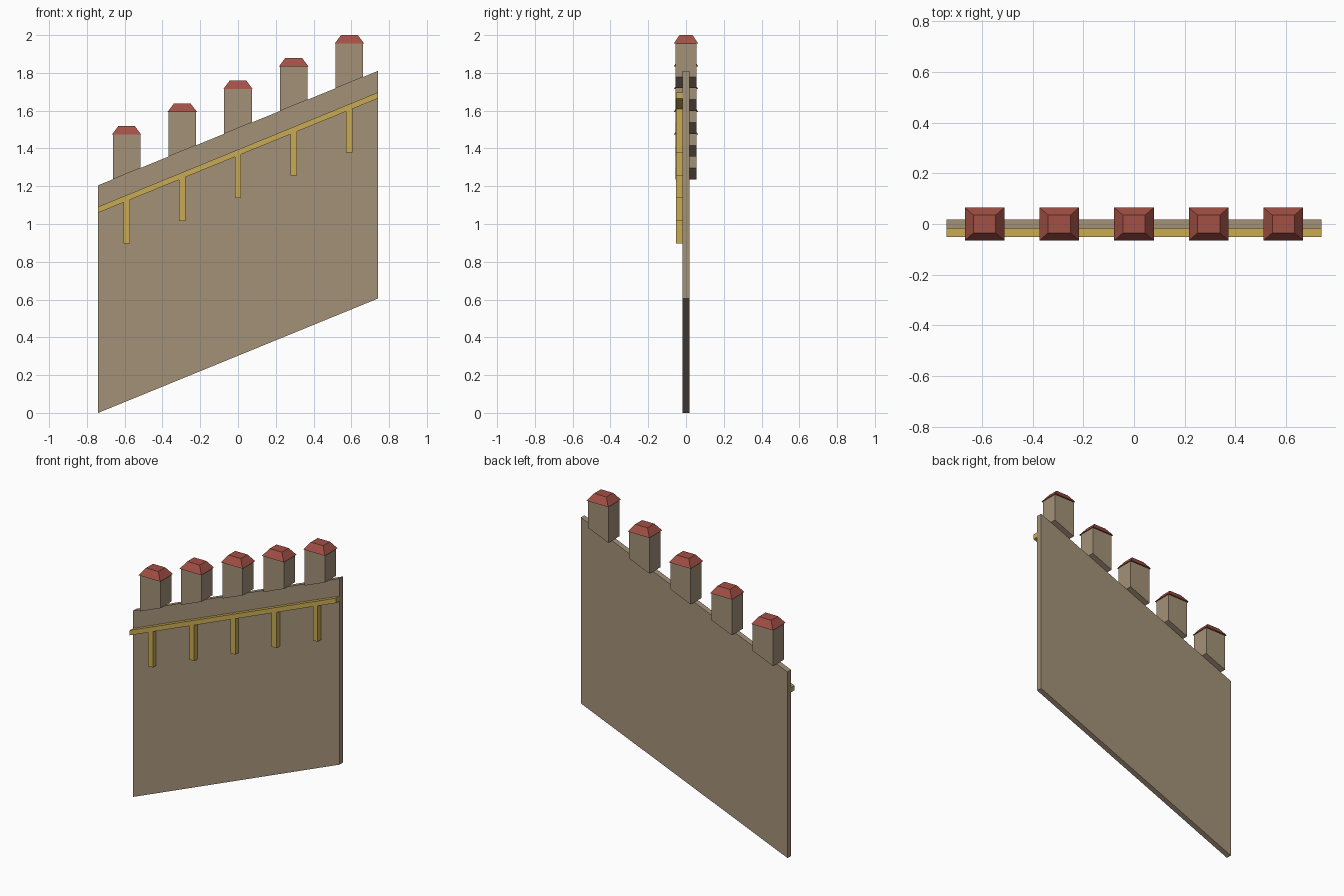
import bpy
import bmesh

if "Cube" in bpy.data.objects:
    bpy.data.objects.remove(bpy.data.objects["Cube"])

SLOPE = 0.605 / 1.48          # rise of the wall along x
SPACING = 0.295               # distance between merlons


def material(name, rgb):
    m = bpy.data.materials.new(name)
    m.diffuse_color = (*rgb, 1)
    m.use_nodes = True
    m.node_tree.nodes["Principled BSDF"].inputs["Base Color"].default_value = m.diffuse_color
    return m


STONE = material("stone", (0.37, 0.285, 0.19))
TILE = material("red_tile", (0.36, 0.08, 0.06))
WOOD = material("yellow_wood", (0.59, 0.41, 0.09))


def extrude_profile(name, points, y0, y1, mat):
    """Extrude an x-z outline from y0 to y1."""
    bm = bmesh.new()
    face = bm.faces.new([bm.verts.new((x, y0, z)) for x, z in points])
    res = bmesh.ops.extrude_face_region(bm, geom=[face])
    verts = [v for v in res["geom"] if isinstance(v, bmesh.types.BMVert)]
    bmesh.ops.translate(bm, verts=verts, vec=(0, y1 - y0, 0))
    return finish(name, bm, mat)


def finish(name, bm, mat):
    bmesh.ops.recalc_face_normals(bm, faces=bm.faces)
    mesh = bpy.data.meshes.new(name)
    bm.to_mesh(mesh)
    bm.free()
    mesh.materials.append(mat)
    obj = bpy.data.objects.new(name, mesh)
    bpy.context.collection.objects.link(obj)
    return obj


def slope_z(x, base):
    """Height at x of a sloped line that passes through base at x = 0."""
    return base + SLOPE * x


def sloped_block(name, x0, x1, low, high, y0, y1, mat):
    """Block whose bottom and top both follow the slope."""
    pts = [(x0, slope_z(x0, low)), (x1, slope_z(x1, low)),
           (x1, slope_z(x1, high)), (x0, slope_z(x0, high))]
    return extrude_profile(name, pts, y0, y1, mat)


def roof_cap(name, cx, z0, z1):
    """Low hipped cap with a flat top."""
    bm = bmesh.new()
    bmesh.ops.create_cube(bm, size=2)
    for v in bm.verts:
        top = v.co.z > 0
        hx, hy = (0.044, 0.035) if top else (0.078, 0.065)
        v.co = (cx + v.co.x * hx, v.co.y * hy, z1 if top else z0)
    return finish(name, bm, TILE)


# Sloped wall and the rail along its front
sloped_block("wall", -0.74, 0.74, 0.3025, 1.5075, -0.018, 0.018, STONE)
sloped_block("rail", -0.74, 0.74, 1.362, 1.394, -0.052, -0.017, WOOD)

for i in range(-2, 3):
    cx = i * SPACING
    eave = slope_z(cx, 1.714)
    # Merlon with a sloped foot on the wall top
    x0, x1 = cx - 0.073, cx + 0.073
    extrude_profile("merlon", [(x0, slope_z(x0, 1.5075)), (x1, slope_z(x1, 1.5075)),
                               (x1, eave), (x0, eave)], -0.056, 0.056, STONE)
    # Tiled cap
    roof_cap("merlon_roof", cx, eave, eave + 0.045)
    # Post under the rail
    x0, x1 = cx - 0.017, cx + 0.017
    foot = slope_z(cx, 1.137)
    extrude_profile("rail_post", [(x0, foot), (x1, foot), (x1, slope_z(x1, 1.363)),
                                  (x0, slope_z(x0, 1.363))], -0.052, -0.017, WOOD)
